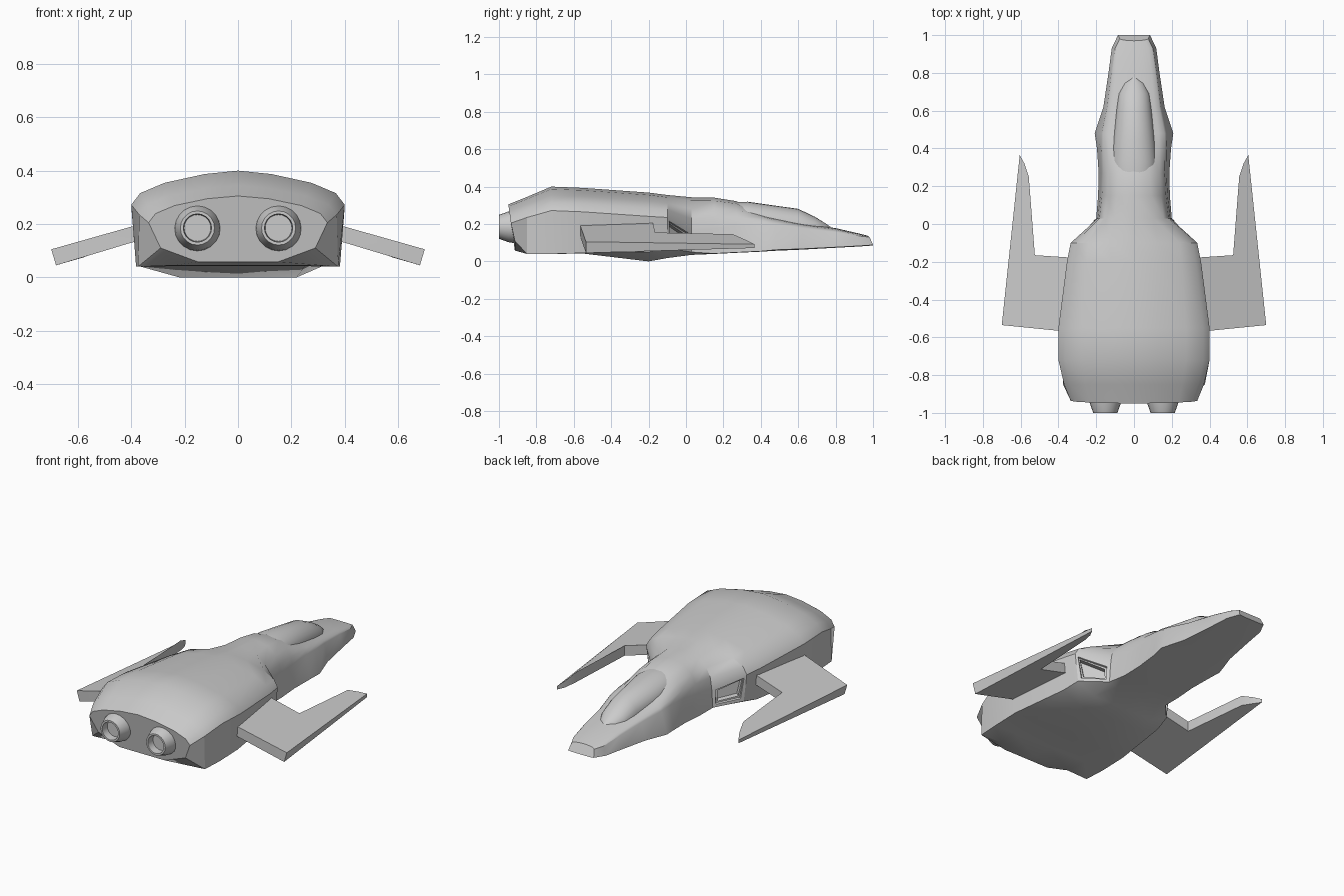
import bpy, bmesh
from math import sin, cos, pi, radians

if "Cube" in bpy.data.objects:
    bpy.data.objects.remove(bpy.data.objects["Cube"])


def finish(bm, name, angle=30):
    bmesh.ops.recalc_face_normals(bm, faces=bm.faces)
    me = bpy.data.meshes.new(name)
    bm.to_mesh(me)
    bm.free()
    ob = bpy.data.objects.new(name, me)
    bpy.context.collection.objects.link(ob)
    bpy.ops.object.select_all(action='DESELECT')
    ob.select_set(True)
    bpy.context.view_layer.objects.active = ob
    bpy.ops.object.shade_smooth_by_angle(angle=radians(angle))
    return ob


def loft(bm, rings):
    """Skin closed rings, cap both ends, return the faces row by row."""
    vs = [[bm.verts.new(p) for p in r] for r in rings]
    n = len(rings[0])
    rows = [[bm.faces.new((a[j], a[(j + 1) % n], b[(j + 1) % n], b[j])) for j in range(n)]
            for a, b in zip(vs, vs[1:])]
    bm.faces.new(vs[0])
    bm.faces.new(vs[-1])
    return rows


def mirrored(half):
    return half + [(-x, y, z) for x, y, z in half[-2:0:-1]]


ARC = [radians(a) for a in (20, 40, 64)]


def hull_ring(y, wf, zf, wb, zb, wc, zc, zt, k=1.0, rake=0.0):
    # keel centre, keel edge, lower corner, chine, rounded roof
    half = [(0, y, zf), (wf, y, zf), (wb, y, zb), (wc, y + rake * .6, zc)]
    half += [(wc * cos(t) ** k, y + rake * (.6 + .4 * sin(t)), zc + (zt - zc) * sin(t)) for t in ARC]
    half.append((0, y + rake, zt))
    return mirrored(half)


# Hull: y, keel w/z, lower corner w/z, chine w/z, top z, roundness, rake
stations = [
    (-.915, .15, .058, .29, .11, .335, .205, .305, 1.3, -.035),
    (-.85, .24, .045, .375, .04, .37, .235, .345, 1.4),
    (-.72, .25, .042, .382, .04, .40, .272, .40, 1.4),
    (-.55, .25, .042, .382, .045, .40, .265, .393, 1.4),
    (-.20, .22, .0, .335, .05, .355, .241, .368, 1.3),
    (-.10, .20, .018, .315, .07, .335, .235, .355, 1.2),
    (.03, .15, .035, .20, .05, .192, .165, .343, .75),
    (.15, .14, .04, .19, .042, .178, .175, .341, .8),
    (.27, .14, .046, .187, .048, .172, .19, .322, .9),
    (.40, .14, .052, .196, .054, .175, .20, .26, 1.0),
    (.48, .14, .057, .208, .062, .172, .195, .235, 1.0),
    (.62, .11, .063, .162, .067, .142, .175, .205, 1.0),
    (.80, .10, .073, .135, .076, .12, .155, .178, 1.0),
    (.93, .08, .08, .118, .083, .10, .135, .148, 1.0),
    (1.0, .06, .085, .085, .088, .075, .13, .138, 1.0, -.03),
]
bm = bmesh.new()
rows = loft(bm, [hull_ring(*s) for s in stations])
bmesh.ops.recalc_face_normals(bm, faces=bm.faces)
# Recessed air intakes on the slanted shoulders
n = len(rows[0])
intakes = [rows[5][2], rows[5][n - 3]]
bmesh.ops.inset_individual(bm, faces=intakes, thickness=.025)
bmesh.ops.inset_individual(bm, faces=intakes, thickness=.004, depth=-.012)
bmesh.ops.inset_individual(bm, faces=intakes, thickness=.012)
bmesh.ops.inset_individual(bm, faces=intakes, thickness=.003, depth=-.03)
finish(bm, "hull", 32)

# Canopy: y, half width, base z, top z
bm = bmesh.new()
rings = []
for y, w, z0, z1 in [(.25, .112, .24, .318), (.33, .12, .23, .319), (.45, .11, .21, .302), (.60, .094, .19, .281),
                     (.69, .082, .172, .238), (.745, .055, .165, .204), (.778, .012, .16, .181)]:
    half = [(0, y, z0 - .03), (w, y, z0 - .03)]
    half += [(w * cos(t), y, z0 + (z1 - z0) * sin(t)) for t in [i * pi / 12 for i in range(6)]]
    rings.append(mirrored(half + [(0, y, z1)]))
loft(bm, rings)
finish(bm, "canopy", 40)

# Forward-pronged wings: plan outline with a vertical drop along the outer tip
plan = [(.30, -.56), (.40, -.565), (.70, -.535), (.605, .365), (.58, .32), (.557, .25), (.525, -.165), (.30, -.18)]


def wing_top(x, y):
    return .19 - .283 * (x - .4) - max(0, y - .25) * .35


for side, label in ((1, "right"), (-1, "left")):
    bm = bmesh.new()
    top, low = [], []
    for x, y in plan:
        z = wing_top(x, y)
        thick = .02 if y > .36 else .04 if y > .3 else .06
        outer = .018 if x > .69 else 0
        top.append(bm.verts.new((side * x, y, z)))
        low.append(bm.verts.new((side * (x - outer), y, z - thick)))
    bm.faces.new(top)
    bm.faces.new(low)
    for i in range(len(plan)):
        j = (i + 1) % len(plan)
        bm.faces.new((top[i], top[j], low[j], low[i]))
    finish(bm, label + "_wing", 20)

# Engine nozzles: (y, radius) profile turned about the thrust axis
nozzle = [(-.86, .086), (-.925, .086), (-.95, .082), (-1.0, .064), (-1.0, .053), (-.955, .05)]
for side, label in ((1, "right"), (-1, "left")):
    bm = bmesh.new()
    loft(bm, [[(side * .152 + r * cos(a), y, .185 + r * sin(a)) for a in [i * pi / 10 for i in range(20)]]
              for y, r in nozzle])
    finish(bm, label + "_engine_nozzle", 30)
